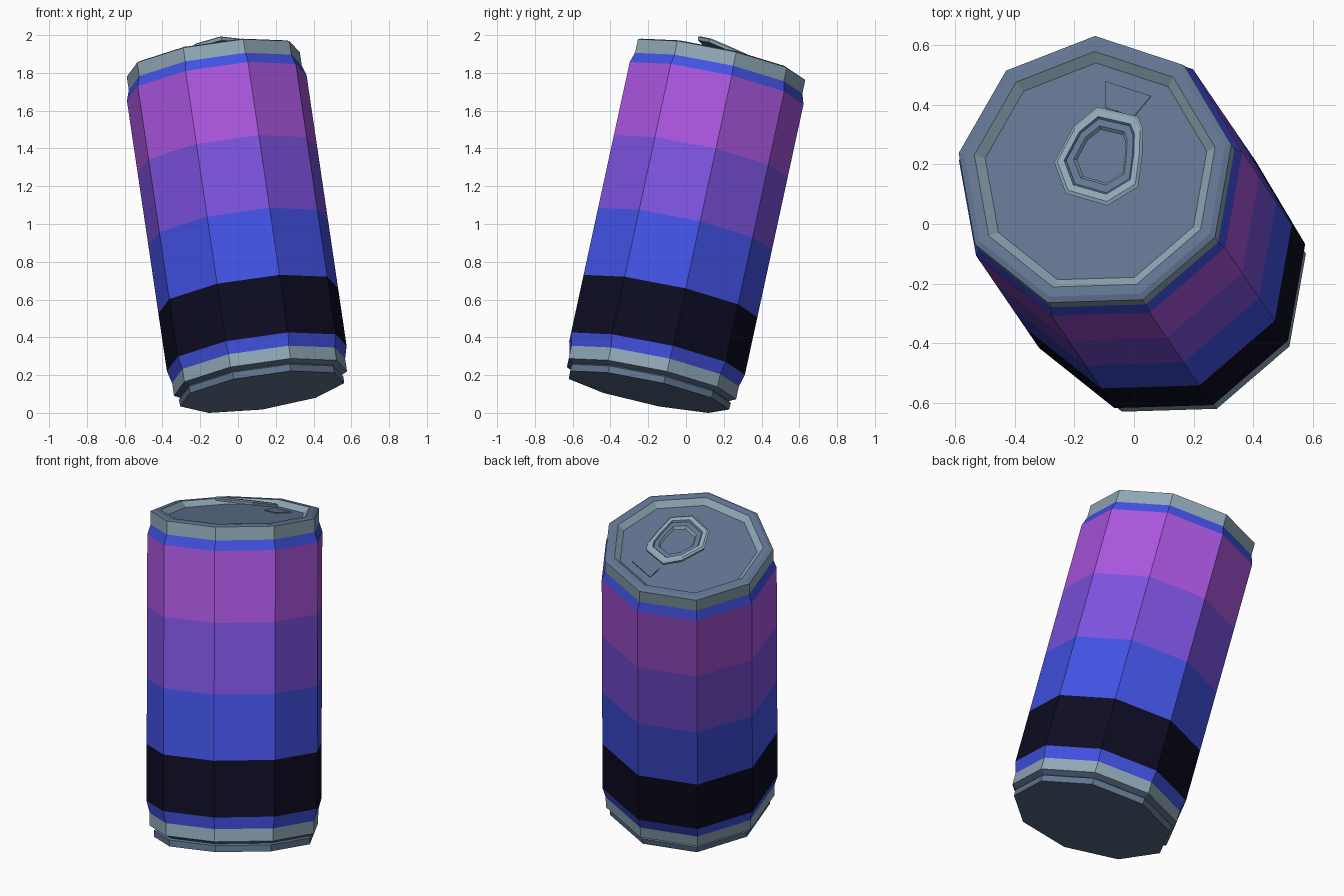
import bpy, bmesh, math
from mathutils import Vector, Matrix

if "Cube" in bpy.data.objects:
    bpy.data.objects.remove(bpy.data.objects["Cube"])


def lin(c):
    c /= 255
    return c / 12.92 if c < 0.04045 else ((c + 0.055) / 1.055) ** 2.4


def material(name, r, g, b):
    m = bpy.data.materials.new(name)
    m.diffuse_color = (lin(r), lin(g), lin(b), 1)
    m.use_nodes = True
    m.node_tree.nodes["Principled BSDF"].inputs["Base Color"].default_value = m.diffuse_color
    return m


SLATE, SILVER, BLUE, BLACK, VIOLET, PURPLE = range(6)
MATS = [material("slate metal", 98, 118, 146), material("silver", 143, 168, 182),
        material("blue", 66, 82, 228), material("near black", 13, 12, 34),
        material("violet", 124, 82, 222), material("purple", 170, 86, 222)]

# Leaning frame: local origin at the base centre, local z along the can axis
base = Vector((0.128, -0.207, 0.112))
top = Vector((-0.132, 0.174, 1.87))
height = (top - base).length
az = (top - base).normalized()
ay = Vector((0, az.z, -az.y)).normalized()
ax = ay.cross(az)
FRAME = Matrix.Translation(base) @ Matrix((ax, ay, az)).transposed().to_4x4()


def finish(name, bm):
    bmesh.ops.recalc_face_normals(bm, faces=bm.faces)
    me = bpy.data.meshes.new(name)
    bm.to_mesh(me)
    bm.free()
    for m in MATS:
        me.materials.append(m)
    ob = bpy.data.objects.new(name, me)
    ob.matrix_world = FRAME
    bpy.context.collection.objects.link(ob)
    return ob


def loft(name, loops, mats, closed=False, caps=None):
    """Join loops of points with quads; mats[i] colours the strip after loop i."""
    bm = bmesh.new()
    rings = [[bm.verts.new(p) for p in loop] for loop in loops]
    n = len(rings[0])
    pairs = list(zip(rings, rings[1:] + rings[:1])) if closed else list(zip(rings, rings[1:]))
    for (a, b), mat in zip(pairs, mats):
        for i in range(n):
            j = (i + 1) % n
            bm.faces.new((a[i], a[j], b[j], b[i])).material_index = mat
    if caps is not None:
        for ring in (rings[0], rings[-1]):
            bm.faces.new(ring).material_index = caps
    return finish(name, bm)


def ring(r, z):
    return [(r * math.cos(math.radians(90 + 40 * k)),
             r * math.sin(math.radians(90 + 40 * k)), z) for k in range(9)]


# Can: nine-sided lathe, (radius, height, colour of the strip above)
profile = [(0.445, 0.0, SLATE), (0.447, 0.036, SLATE), (0.435, 0.044, SLATE),
           (0.47, 0.062, SILVER), (0.47, 0.132, BLUE), (0.488, 0.20, BLACK),
           (0.488, 0.515, BLUE), (0.488, 0.882, VIOLET), (0.488, 1.28, PURPLE),
           (0.488, 1.68, BLUE), (0.47, 1.735, SILVER), (0.47, height - 0.008, SLATE),
           (0.45, height, SLATE), (0.415, height, SILVER), (0.382, height - 0.03, SLATE)]
loft("can_body", [ring(r, z) for r, z, _ in profile],
     [m for _, _, m in profile], caps=SLATE)

# Pull tab: tilted ring plate, raised at the front
outline = [(0.011, 0.221), (0.151, 0.182), (0.169, 0.136), (0.169, 0.045), (0.158, -0.071),
           (0.056, -0.135), (-0.087, -0.087), (-0.13, 0.026), (-0.068, 0.154)]
cx, cy = 0.035, 0.05


def tab_loop(scale, dz):
    pts = [(cx + (x - cx) * scale, cy + (y - cy) * scale) for x, y in outline]
    return [(x, y, height + 0.067 - 0.208 * y + dz) for x, y in pts]


loft("pull_tab",
     [tab_loop(0.97, -0.024), tab_loop(1.0, -0.008), tab_loop(0.93, 0.0), tab_loop(0.79, 0.0),
      tab_loop(0.75, -0.008), tab_loop(0.60, -0.008), tab_loop(0.54, -0.024)],
     [SILVER, SILVER, SILVER, SLATE, SLATE, SILVER, SLATE], closed=True)

# Drinking opening: thin plate on the lid
panel = [(0.031, 0.318), (0.187, 0.262), (0.129, 0.192), (0.031, 0.228)]
loft("opening_panel", [[(x, y, height - 0.032 + dz) for x, y in panel] for dz in (0, 0.007)],
     [SLATE], caps=SLATE)
